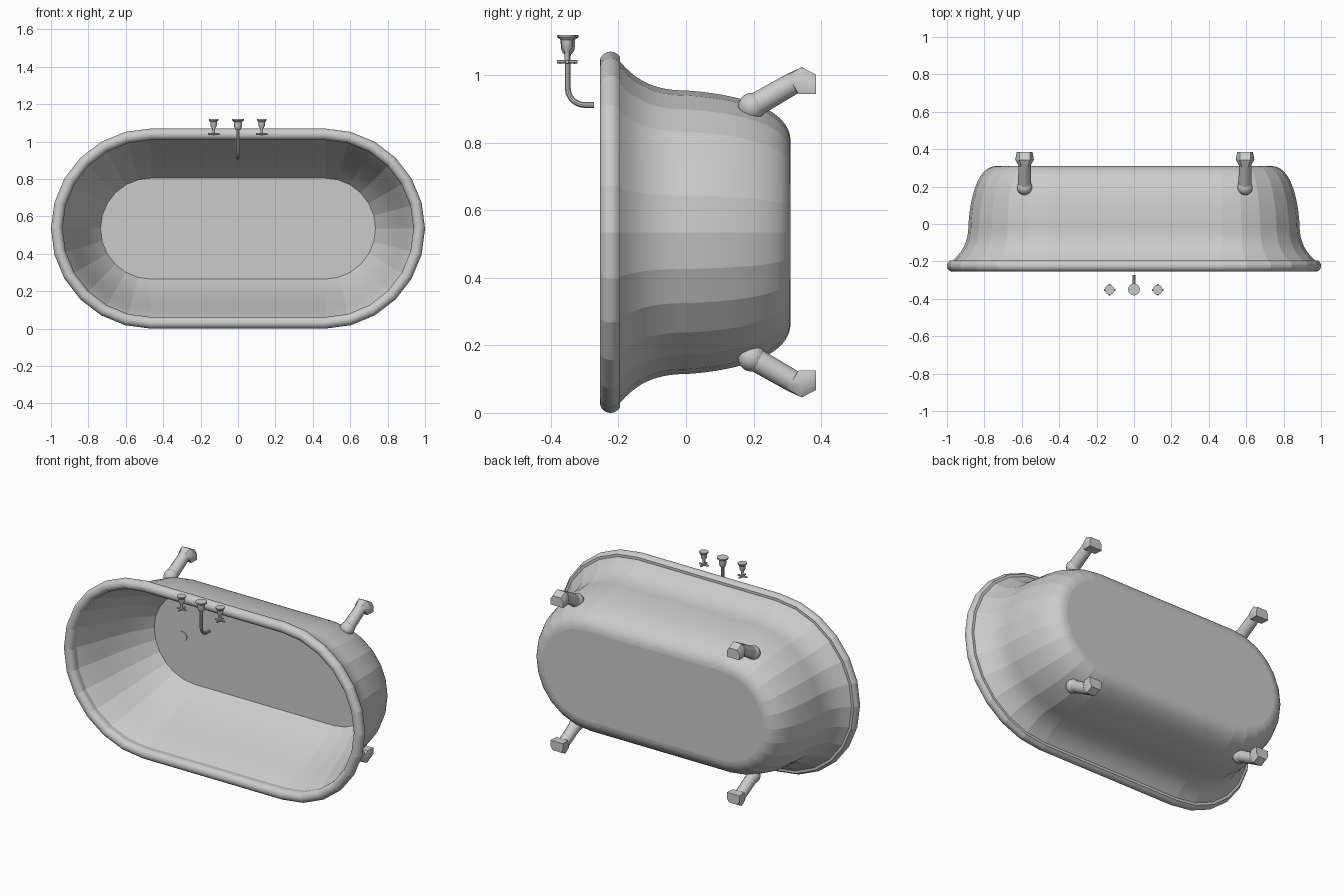
import bpy, bmesh, math
from mathutils import Vector, Matrix
from mathutils.geometry import interpolate_bezier

if "Cube" in bpy.data.objects:
    bpy.data.objects.remove(bpy.data.objects["Cube"])

CZ = 0.535       # height of the tub's long axis
HALF = 0.465     # half length of the straight sides

grey = bpy.data.materials.new("enamel grey")
grey.use_nodes = True
grey.diffuse_color = (0.6, 0.6, 0.6, 1)
grey.node_tree.nodes["Principled BSDF"].inputs["Base Color"].default_value = (0.6, 0.6, 0.6, 1)


def finish(bm, name, angle=35):
    bmesh.ops.recalc_face_normals(bm, faces=bm.faces)
    for f in bm.faces:
        f.smooth = True
    me = bpy.data.meshes.new(name)
    bm.to_mesh(me)
    bm.free()
    me.set_sharp_from_angle(angle=math.radians(angle))
    me.materials.append(grey)
    ob = bpy.data.objects.new(name, me)
    bpy.context.collection.objects.link(ob)
    return ob


def loft(bm, rings):
    """Skin a list of point rings and cap both ends."""
    loops = [[bm.verts.new(p) for p in ring] for ring in rings]
    n = len(loops[0])
    for a, b in zip(loops, loops[1:]):
        for i in range(n):
            j = (i + 1) % n
            bm.faces.new((a[i], a[j], b[j], b[i]))
    bm.faces.new(loops[0])
    bm.faces.new(loops[-1])


def stadium(r, y):
    pts = []
    for side, start in ((1, -90), (-1, 90)):
        for k in range(13):
            a = math.radians(start + 15 * k)
            pts.append((side * HALF + r * math.cos(a), y, CZ + r * math.sin(a)))
    return pts


def circle(center, direction, r, n):
    rot = Vector(direction).to_track_quat('Z', 'Y')
    return [Vector(center) + rot @ Vector((r * math.cos(t), r * math.sin(t), 0))
            for t in (2 * math.pi * k / n for k in range(n))]


def bezier(a, b, c, d, n):
    return [tuple(p)[:2] for p in interpolate_bezier(
        *[Vector((*q, 0)) for q in (a, b, c, d)], n)]


# Tub shell: outer wall, rolled rim, tapering inner wall and raised floor in one profile
belly = bezier((0.27, 0.31), (0.37, 0.308), (0.41, 0.15), (0.42, 0), 18)
flare = bezier((0.42, 0), (0.42, -0.08), (0.44, -0.14), (0.505, -0.195), 12)
rim = [(0.52, -0.195)]
for k in range(24):
    a = math.radians(40 - 10 * k)
    rim.append((0.504 + 0.031 * math.cos(a), -0.224 + 0.031 * math.sin(a)))
inner = bezier((0.475, -0.2), (0.42, -0.1), (0.385, 0.1), (0.27, 0.25), 12)
bm = bmesh.new()
loft(bm, [stadium(r, y) for r, y in belly + flare[1:] + rim + inner])
tub = finish(bm, "tub", 30)

# Keep the facets around the rounded ends and the flat base crisp
for e in tub.data.edges:
    a, b = (tub.data.vertices[i].co for i in e.vertices)
    if abs(a.y - b.y) > 0.0001 or min(a.y, b.y) > 0.3099:
        e.use_edge_sharp = True

# Drain plate on the floor
bm = bmesh.new()
loft(bm, [circle((-0.545, y, CZ), (0, 1, 0), 0.029, 20) for y in (0.246, 0.252)])
finish(bm, "drain")


# Legs: ball joint, round shank and a faceted foot
def leg(name, px, sz):
    def place(x, y, z):
        return Vector((px + x, y, CZ + sz * (z - CZ)))
    bm = bmesh.new()
    bmesh.ops.create_uvsphere(bm, u_segments=16, v_segments=10, radius=0.041,
                              matrix=Matrix.Translation(place(0, 0.195, 0.907)))
    a, b = place(0, 0.2, 0.909), place(0, 0.315, 0.975)
    loft(bm, [circle(a, b - a, 0.035, 12), circle(b, b - a, 0.033, 12)])
    foot = circle(b, b - a, 0.033, 12)
    for s in (-1, 1):
        foot += [place(s * x, y, z) for x, y, z in (
            (0.028, 0.343, 1.024), (0.05, 0.343, 0.985), (0.038, 0.333, 0.945),
            (0.028, 0.385, 1.002), (0.042, 0.385, 0.98), (0.042, 0.385, 0.945))]
    verts = [bm.verts.new(p) for p in foot]
    hull = bmesh.ops.convex_hull(bm, input=verts)
    bmesh.ops.delete(bm, geom=[v for v in hull["geom_interior"] if v.is_valid], context='VERTS')
    finish(bm, name, 30)


for xname, px in (("left", 0.594), ("right", -0.585)):
    for zname, sz in (("upper", 1), ("lower", -1)):
        leg(f"{zname}_{xname}_leg", px, sz)


# Fittings: turned bodies along z
def turned(bm, x, y, profile, n=16):
    loft(bm, [circle((x, y, z), (0, 0, 1), r, n) for r, z in profile])


# Spout with a flared cap and a bent pipe
bm = bmesh.new()
turned(bm, 0, -0.35, [(0.032, 1.12), (0.032, 1.113), (0.022, 1.106), (0.02, 1.078),
                      (0.015, 1.066), (0.009, 1.062), (0.008, 1.05)])
path = [(Vector((0, -0.35, 1.06)), Vector((0, 0, -1)))]
for k in range(9):
    a = math.radians(90 * k / 8)
    path.append((Vector((0, -0.3 - 0.05 * math.cos(a), 0.962 - 0.05 * math.sin(a))),
                 Vector((0, math.sin(a), -math.cos(a)))))
path.append((Vector((0, -0.272, 0.912)), Vector((0, 1, 0))))
rings = []
for p, d in path:
    u, v = Vector((1, 0, 0)), d.cross(Vector((1, 0, 0)))
    rings.append([p + 0.009 * (u * math.cos(t) + v * math.sin(t))
                  for t in (math.pi * k / 5 for k in range(10))])
loft(bm, rings)
finish(bm, "spout")

# Taps with cross handles
for name, x in (("left_tap", 0.127), ("right_tap", -0.13)):
    bm = bmesh.new()
    turned(bm, x, -0.352, [(0.026, 1.12), (0.026, 1.114), (0.018, 1.105), (0.016, 1.082),
                           (0.008, 1.07), (0.007, 1.034)], 12)
    for axis in ((1, 0, 0), (0, 1, 0)):
        d = Vector(axis)
        c = Vector((x, -0.352, 1.04))
        loft(bm, [circle(c + d * t, d, r, 8) for t, r in
                  ((-0.03, 0.005), (-0.022, 0.006), (0, 0.004), (0.022, 0.006), (0.03, 0.005))])
    finish(bm, name)
